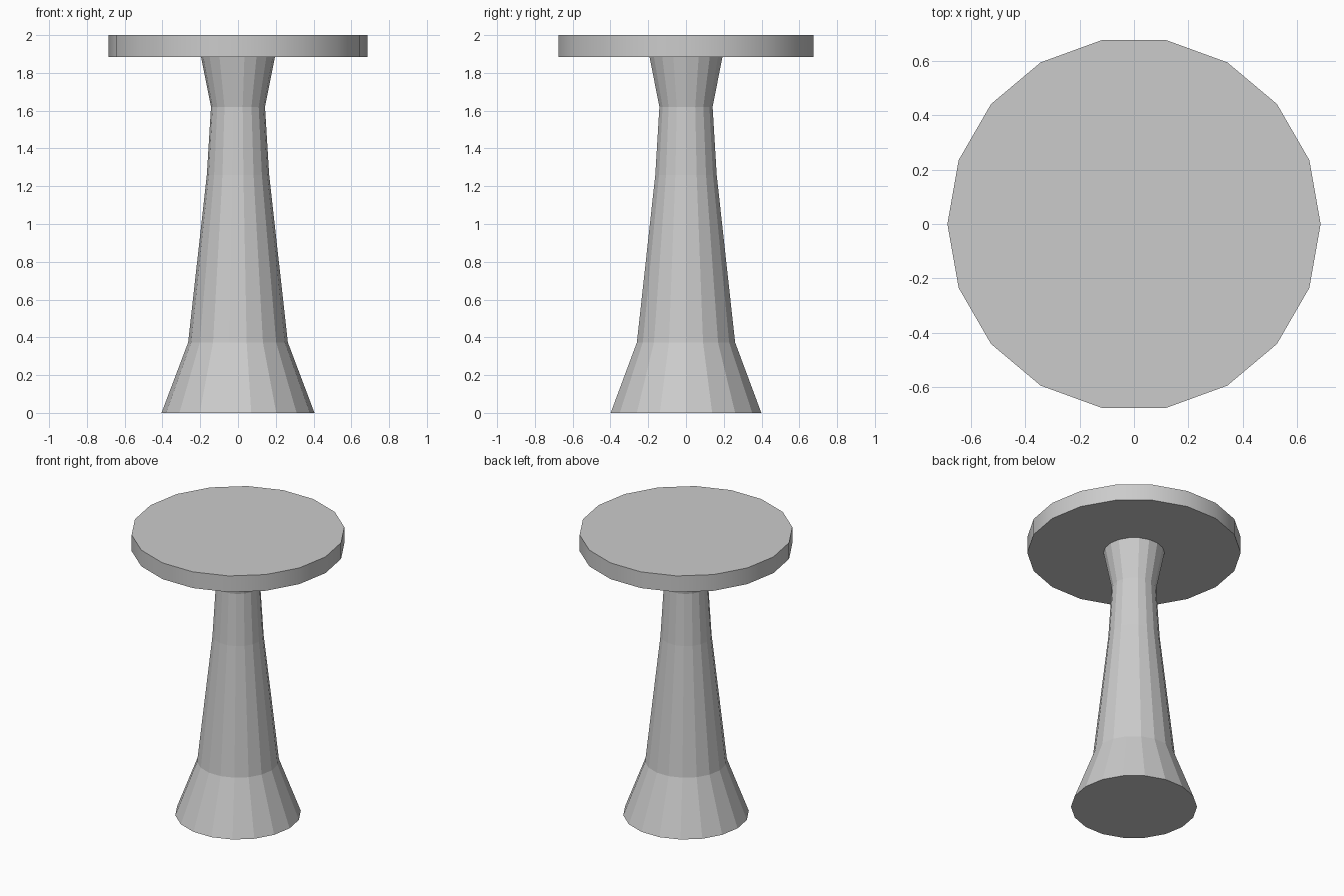
import bpy, bmesh, math

if "Cube" in bpy.data.objects:
    bpy.data.objects.remove(bpy.data.objects["Cube"])

SIDES = 18


def lathe(name, profile, cap_top=True):
    """Revolve (radius, height) points into a faceted solid."""
    bm = bmesh.new()
    rings = []
    for r, z in profile:
        rings.append([bm.verts.new((r * math.cos(a), r * math.sin(a), z))
                      for a in (2 * math.pi * i / SIDES for i in range(SIDES))])
    for low, high in zip(rings, rings[1:]):
        for i in range(SIDES):
            j = (i + 1) % SIDES
            bm.faces.new((low[i], low[j], high[j], high[i]))
    bm.faces.new(rings[0][::-1])
    if cap_top:
        bm.faces.new(rings[-1])
    mesh = bpy.data.meshes.new(name)
    bm.to_mesh(mesh)
    bm.free()
    obj = bpy.data.objects.new(name, mesh)
    bpy.context.collection.objects.link(obj)
    return obj


# Flared pedestal, its open top closed by the tabletop
lathe("pedestal", [(0.405, 0), (0.264, 0.373), (0.165, 1.26),
                   (0.143, 1.62), (0.196, 1.885)], cap_top=False)

# Round tabletop with a smooth rim and sharp edges
top = lathe("tabletop", [(0.686, 1.885), (0.686, 2.0)])
bpy.context.view_layer.objects.active = top
top.select_set(True)
bpy.ops.object.shade_smooth_by_angle(angle=math.radians(30))
